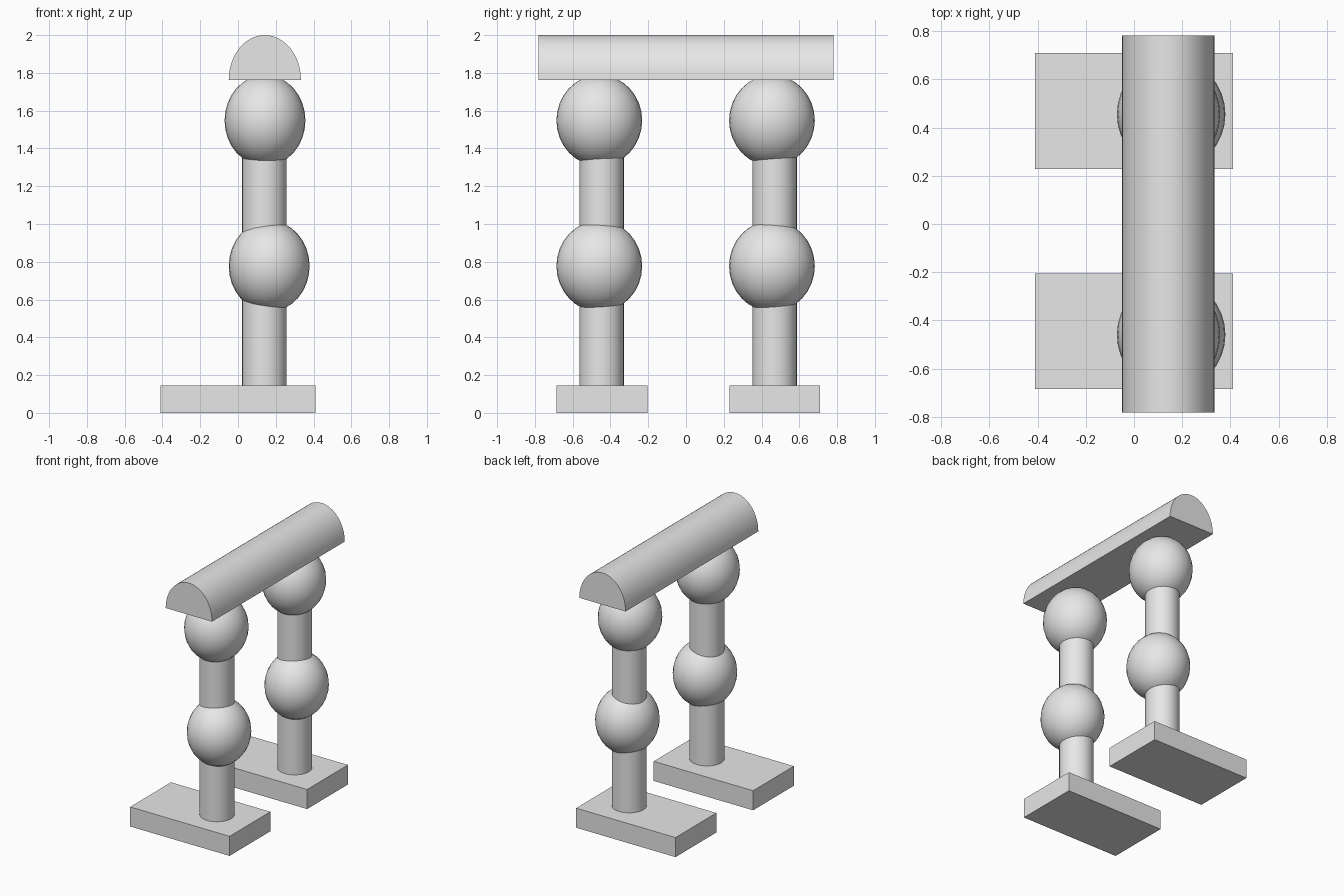
import bpy
import bmesh
import math
from mathutils import Matrix, Vector

cube = bpy.data.objects.get("Cube")
if cube:
    bpy.data.objects.remove(cube, do_unlink=True)

# Single plain grey
grey = bpy.data.materials.new("plain_grey")
grey.use_nodes = True
GREY = (0.8, 0.8, 0.8, 1)
grey.diffuse_color = GREY
grey.node_tree.nodes["Principled BSDF"].inputs["Base Color"].default_value = GREY


def finish(name, bm, smooth=False):
    bmesh.ops.recalc_face_normals(bm, faces=bm.faces)
    mesh = bpy.data.meshes.new(name)
    bm.to_mesh(mesh)
    bm.free()
    mesh.materials.append(grey)
    obj = bpy.data.objects.new(name, mesh)
    bpy.context.collection.objects.link(obj)
    if smooth:
        bpy.ops.object.select_all(action="DESELECT")
        obj.select_set(True)
        bpy.context.view_layer.objects.active = obj
        bpy.ops.object.shade_smooth_by_angle(angle=math.radians(30))
    return obj


def place(center, size):
    return Matrix.Translation(center) @ Matrix.Diagonal((*size, 1))


def block(name, center, size):
    bm = bmesh.new()
    bmesh.ops.create_cube(bm, size=1, matrix=place(center, size))
    finish(name, bm)


def ball(name, center, radii):
    bm = bmesh.new()
    bmesh.ops.create_uvsphere(bm, u_segments=32, v_segments=16, radius=1,
                              matrix=place(center, radii))
    finish(name, bm, True)


def post(name, x, y, bottom, top, radius):
    bm = bmesh.new()
    bmesh.ops.create_cone(bm, cap_ends=True, segments=32, radius1=radius,
                          radius2=radius, depth=top - bottom,
                          matrix=Matrix.Translation((x, y, (bottom + top) / 2)))
    finish(name, bm, True)


# Two legs: foot slab, post, knee ball and hip ball
for side, foot_y, post_y, ball_y in (("front", -0.445, -0.447, -0.459),
                                     ("back", 0.469, 0.469, 0.455)):
    block(side + "_foot", (0, foot_y, 0.073), (0.82, 0.48, 0.146))
    post(side + "_leg", 0.14, post_y, 0.1, 1.6, 0.118)
    ball(side + "_knee", (0.165, ball_y, 0.777), (0.214, 0.227, 0.241))
    ball(side + "_hip", (0.143, ball_y, 1.548), (0.214, 0.227, 0.241))

# Half-round beam resting on the hips
bm = bmesh.new()
STEPS = 32
arc = [bm.verts.new((0.142 + 0.191 * math.cos(math.pi * i / STEPS), -0.782,
                     1.763 + 0.237 * math.sin(math.pi * i / STEPS)))
       for i in range(STEPS + 1)]
end = bm.faces.new(arc)
result = bmesh.ops.extrude_face_region(bm, geom=[end], use_keep_orig=True)
moved = [v for v in result["geom"] if isinstance(v, bmesh.types.BMVert)]
bmesh.ops.translate(bm, verts=moved, vec=Vector((0, 1.564, 0)))
finish("top_beam", bm, True)
